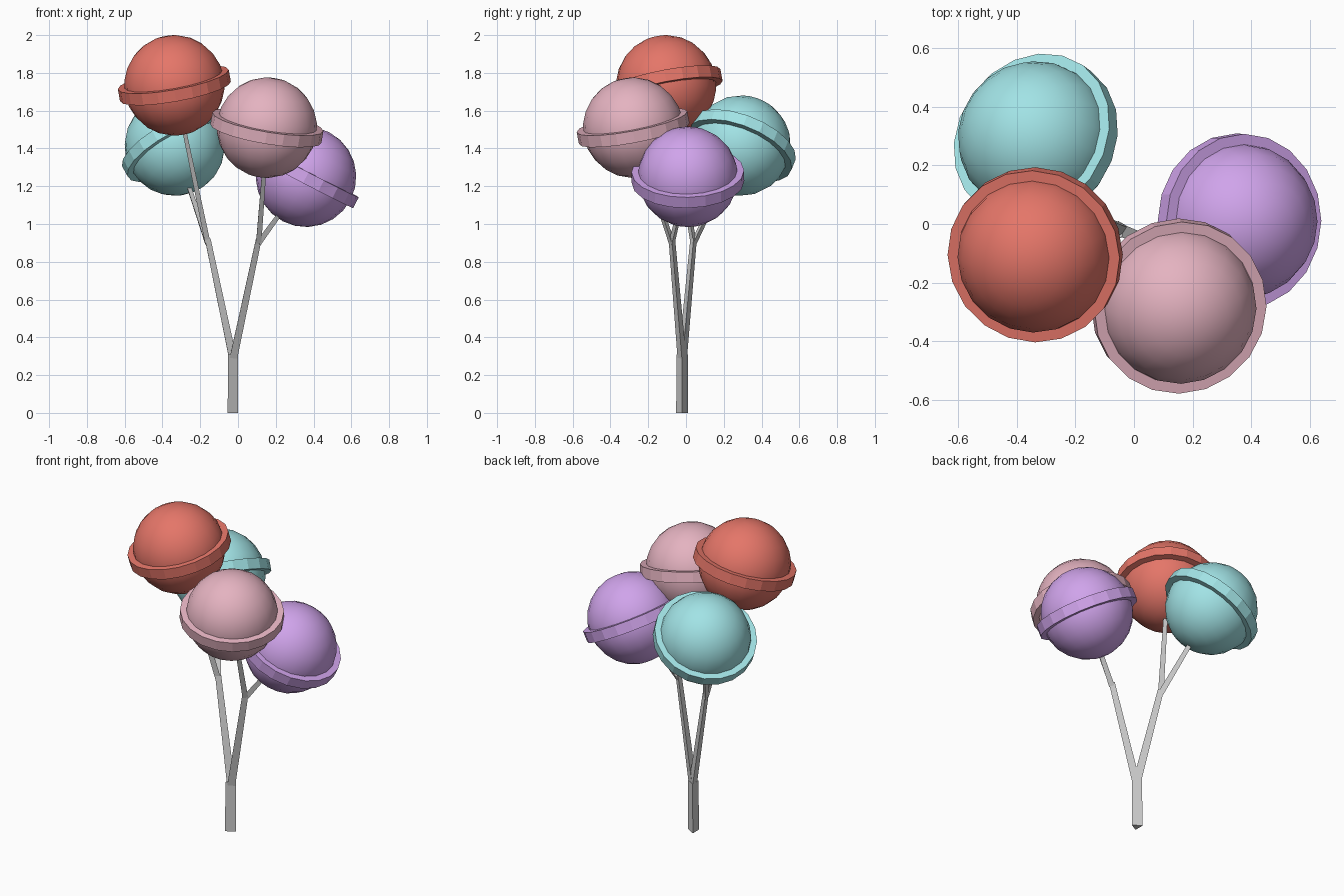
import bpy, bmesh, math
from mathutils import Vector, Matrix

if "Cube" in bpy.data.objects:
    bpy.data.objects.remove(bpy.data.objects["Cube"])

UP = Vector((0, 0, 1))
BALL_R, RING_R, RING_IN, RING_H, SIDES = 0.266, 0.298, 0.25, 0.032, 20


def finish(bm, name, color=None):
    bmesh.ops.recalc_face_normals(bm, faces=bm.faces)
    mesh = bpy.data.meshes.new(name)
    bm.to_mesh(mesh)
    bm.free()
    ob = bpy.data.objects.new(name, mesh)
    bpy.context.collection.objects.link(ob)
    if color:
        mat = bpy.data.materials.get(color[0]) or bpy.data.materials.new(color[0])
        mat.diffuse_color = (*color[1], 1)
        mat.use_nodes = True
        mat.node_tree.nodes["Principled BSDF"].inputs["Base Color"].default_value = mat.diffuse_color
        mesh.materials.append(mat)
    return ob


def limb(name, a, b, r1, r2):
    """Tapered three-sided stick from a to b, one edge towards +x."""
    a, b = Vector(a), Vector(b)
    turn = UP.rotation_difference(b - a)
    bm = bmesh.new()
    loops = []
    for p, r in ((a, r1), (b, r2)):
        loops.append([bm.verts.new(p + turn @ Vector((r * math.cos(t), r * math.sin(t), 0)))
                      for t in (i * math.tau / 3 for i in range(3))])
    lo, hi = loops
    for i in range(3):
        j = (i + 1) % 3
        bm.faces.new((lo[i], lo[j], hi[j], hi[i]))
    bm.faces.new(lo)
    bm.faces.new(hi)
    finish(bm, name)


def puff(name, center, normal, color):
    """Smooth ball with a tilted flat-sided hoop around its middle."""
    n = Vector(normal).normalized()
    place = Matrix.Translation(center) @ UP.rotation_difference(n).to_matrix().to_4x4()

    bm = bmesh.new()
    bmesh.ops.create_uvsphere(bm, u_segments=SIDES, v_segments=12, radius=BALL_R, matrix=place)
    for f in bm.faces:
        f.smooth = True
    finish(bm, name + "_ball", (name, color))

    bm = bmesh.new()
    profile = [(RING_IN, -RING_H), (RING_R, -RING_H), (RING_R, RING_H), (RING_IN, RING_H)]
    hoops = [[bm.verts.new(place @ Vector((r * math.cos(t), r * math.sin(t), z))) for r, z in profile]
             for t in (i * math.tau / SIDES for i in range(SIDES))]
    for i in range(SIDES):
        p, q = hoops[i], hoops[(i + 1) % SIDES]
        for k in range(4):
            m = (k + 1) % 4
            bm.faces.new((p[k], q[k], q[m], p[m]))
    finish(bm, name + "_hoop", (name, color))


# Trunk and the two main branches
base, fork = (-0.037, -0.021, 0), (-0.035, -0.02, 0.31)
left, right = (-0.165, 0.04, 0.92), (0.105, -0.075, 0.92)
limb("trunk", base, fork, 0.036, 0.034)
limb("left_branch", (-0.03, -0.02, 0.27), left, 0.027, 0.02)
limb("right_branch", (-0.035, -0.02, 0.27), right, 0.027, 0.02)

# Four balls, each on its own twig: name, centre, hoop axis, colour, branch
puffs = [
    ("red", (-0.337, -0.105, 1.734), (-0.18, -0.19, 1), (0.78, 0.18, 0.14), left),
    ("teal", (-0.335, 0.29, 1.415), (-0.45, 0.33, 0.83), (0.36, 0.77, 0.79), left),
    ("pink", (0.153, -0.28, 1.51), (0.17, -0.19, 1), (0.78, 0.45, 0.53), right),
    ("purple", (0.36, 0.01, 1.25), (0.52, -0.02, 1), (0.63, 0.37, 0.83), right),
]
for name, center, axis, color, branch in puffs:
    puff(name, center, axis, color)
    limb(name + "_twig", Vector(branch) - Vector((0, 0, 0.02)), center, 0.019, 0.012)
